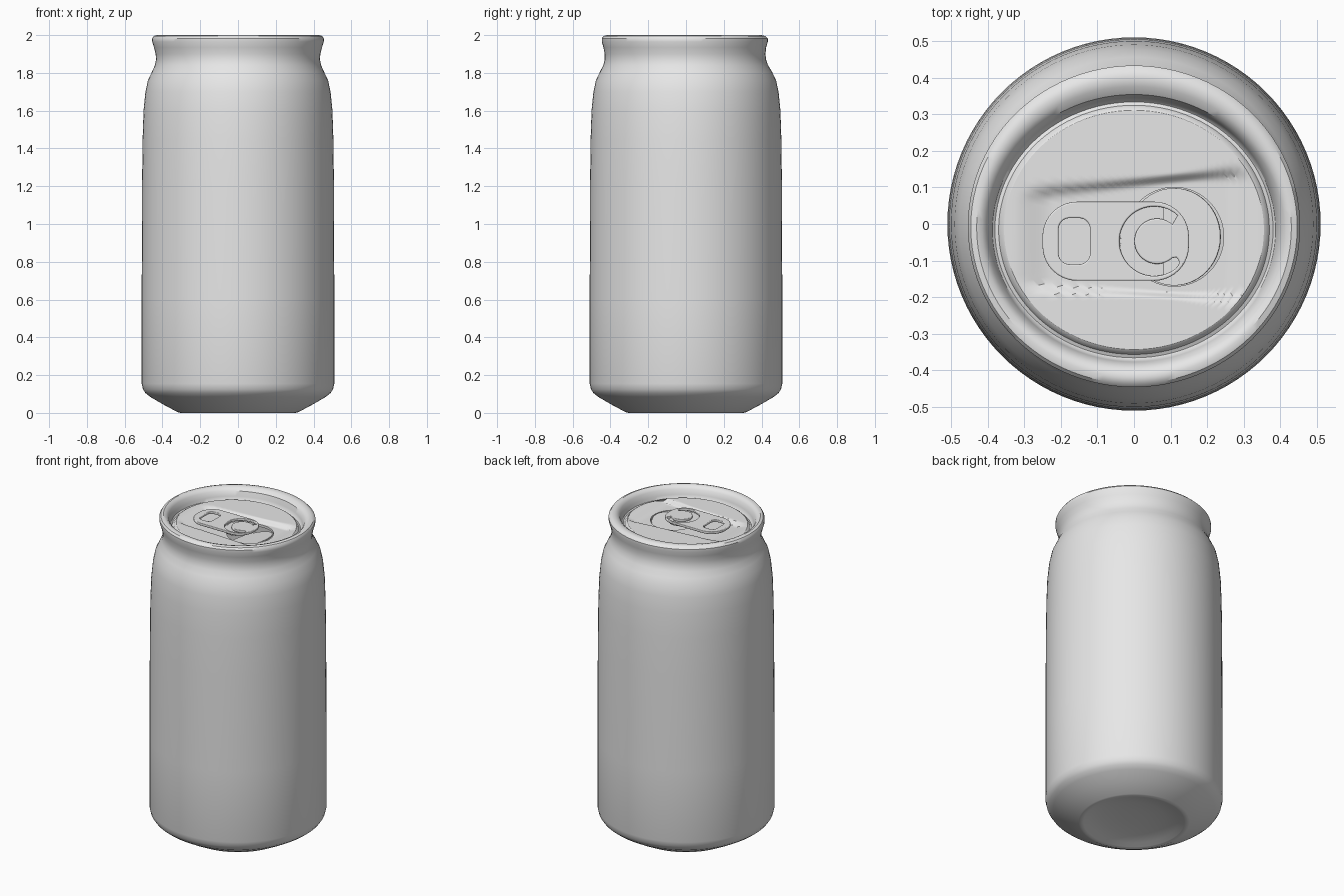
import bpy, bmesh, math
from mathutils import Matrix

if "Cube" in bpy.data.objects:
    bpy.data.objects.remove(bpy.data.objects["Cube"])

SEG = 96
metal = bpy.data.materials.new("plain grey metal")
metal.diffuse_color = (0.8, 0.8, 0.8, 1)
metal.use_nodes = True
metal.node_tree.nodes["Principled BSDF"].inputs["Base Color"].default_value = metal.diffuse_color


def finish(obj, angle=35):
    obj.data.materials.clear()
    obj.data.materials.append(metal)
    bpy.ops.object.select_all(action='DESELECT')
    obj.select_set(True)
    bpy.context.view_layer.objects.active = obj
    bpy.ops.object.shade_smooth_by_angle(angle=math.radians(angle))


def loops_to_object(name, loops, cap_start=False):
    """Bridge equal-length closed loops into a surface."""
    bm = bmesh.new()
    rows = [[bm.verts.new(p) for p in lp] for lp in loops]
    for a, b in zip(rows, rows[1:]):
        for i in range(SEG):
            j = (i + 1) % SEG
            bm.faces.new((a[i], a[j], b[j], b[i]))
    if cap_start:
        bm.faces.new(rows[0][::-1])
    me = bpy.data.meshes.new(name)
    bm.to_mesh(me)
    bm.free()
    obj = bpy.data.objects.new(name, me)
    bpy.context.collection.objects.link(obj)
    finish(obj)
    return obj


ANG = [2 * math.pi * i / SEG for i in range(SEG)]


def ring(r, z, t=0.0):
    # t squashes the ring slightly in y, as the lid is a little oval
    return [(r * math.cos(a), r * math.sin(a) * (1 - 0.08 * t) - 0.016 * t, z) for a in ANG]


# Can body: base dome, wall, shoulder, neck, rolled rim and inner groove
profile = [(0.08, 0.035, 0), (0.18, 0.028, 0), (0.26, 0.014, 0), (0.29, 0.003, 0), (0.305, 0, 0),
           (0.32, 0.004, 0), (0.40, 0.047, 0), (0.465, 0.085, 0), (0.49, 0.105, 0), (0.503, 0.125, 0),
           (0.51, 0.155, 0), (0.51, 0.6, 0), (0.508, 1.2, 0), (0.505, 1.45, 0), (0.50, 1.60, 0),
           (0.49, 1.70, 0), (0.477, 1.76, 0), (0.456, 1.805, 0), (0.440, 1.84, 0.1),
           (0.434, 1.87, 0.2), (0.436, 1.90, 0.3), (0.445, 1.935, 0.4), (0.454, 1.965, 0.4),
           (0.454, 1.983, 0.4), (0.446, 1.995, 0.5), (0.43, 2.0, 0.6), (0.415, 1.995, 0.8),
           (0.402, 1.98, 1), (0.392, 1.95, 1), (0.387, 1.93, 1), (0.38, 1.924, 1),
           (0.37, 1.928, 1), (0.363, 1.94, 1), (0.355, 1.945, 1)]
loops_to_object("can_body", [ring(*p) for p in profile], cap_start=True)


# Lid panel with a sunken wedge around the tab and a round mouth hole
def step(v, a, b):
    t = min(1, max(0, (v - a) / (b - a)))
    return t * t * (3 - 2 * t)


def lid_height(x, y):
    up, low = 0.128 + 0.1 * x, -0.20 - 0.05 * x
    m = step(y, up, up - 0.03) * step(y, low, low + 0.02)
    m *= step(x, -0.33, -0.22) * step(x, 0.345, 0.25)
    return 1.945 - 0.022 * m


MX, MY, MR = 0.11, -0.035, 0.135
outer = ring(0.355, 1.945, 1)
mouth = [(MX + MR * math.cos(a), MY + MR * math.sin(a)) for a in ANG]
lid = []
N = 44
for k in range(N + 1):
    f = k / N
    row = []
    for o, m in zip(outer, mouth):
        x, y = o[0] + (m[0] - o[0]) * f, o[1] + (m[1] - o[1]) * f
        row.append((x, y, lid_height(x, y)))
    lid.append(row)
lid.append([(x, y, z - 0.015) for x, y, z in lid[-1]])
loops_to_object("lid_panel", lid)

# Mouth flap pushed down into the can, hinged at its right side
bm = bmesh.new()
bmesh.ops.create_cone(bm, cap_ends=True, segments=48, radius1=MR - 0.002, radius2=MR - 0.002, depth=0.006,
                      matrix=Matrix.Translation((MX, MY, 1.882)) @ Matrix.Rotation(math.radians(-18), 4, 'Y'))
me = bpy.data.meshes.new("mouth_flap")
bm.to_mesh(me)
bm.free()
flap = bpy.data.objects.new("mouth_flap", me)
bpy.context.collection.objects.link(flap)
finish(flap)


# Pull tab pieces: filled outlines with holes
def arc(cx, cy, r, a0, a1, n=24):
    return [(cx + r * math.cos(math.radians(a0 + (a1 - a0) * i / n)),
             cy + r * math.sin(math.radians(a0 + (a1 - a0) * i / n))) for i in range(n + 1)]


def rounded(cx, cy, hx, hy, r):
    pts = []
    for q, (sx, sy) in enumerate(((1, 1), (-1, 1), (-1, -1), (1, -1))):
        pts += arc(cx + sx * (hx - r), cy + sy * (hy - r), r, 90 * q, 90 * q + 90, 10)
    return pts


def plate(name, outlines, z, half, bevel):
    cu = bpy.data.curves.new(name, 'CURVE')
    cu.dimensions, cu.fill_mode = '2D', 'BOTH'
    cu.extrude, cu.bevel_depth, cu.bevel_resolution, cu.offset = half, bevel, 2, -bevel
    for pts in outlines:
        sp = cu.splines.new('POLY')
        sp.points.add(len(pts) - 1)
        for p, (x, y) in zip(sp.points, pts):
            p.co = (x, y, 0, 1)
        sp.use_cyclic_u = True
    obj = bpy.data.objects.new(name, cu)
    bpy.context.collection.objects.link(obj)
    obj.location.z = z
    bpy.ops.object.select_all(action='DESELECT')
    obj.select_set(True)
    bpy.context.view_layer.objects.active = obj
    bpy.ops.object.convert(target='MESH')
    finish(bpy.context.view_layer.objects.active)


TY, CX = -0.047, 0.055
slot = (arc(CX, TY, 0.095, 48, 312, 40) + arc(CX + 0.052, TY - 0.058, 0.016, -60, 60, 6)
        + arc(CX + 0.008, TY, 0.062, 312, 48, 40))
plate("pull_tab", [rounded(-0.05, TY, 0.2, 0.108, 0.095),
                   rounded(-0.163, TY, 0.043, 0.063, 0.03), slot], 1.956, 0.004, 0.004)
plate("tab_ledge", [arc(CX, TY, 0.098, 75, 285, 40)], 1.942, 0.003, 0.001)
plate("tab_rivet", [arc(-0.065, TY, 0.03, 0, 345, 23)], 1.935, 0.013, 0.001)
